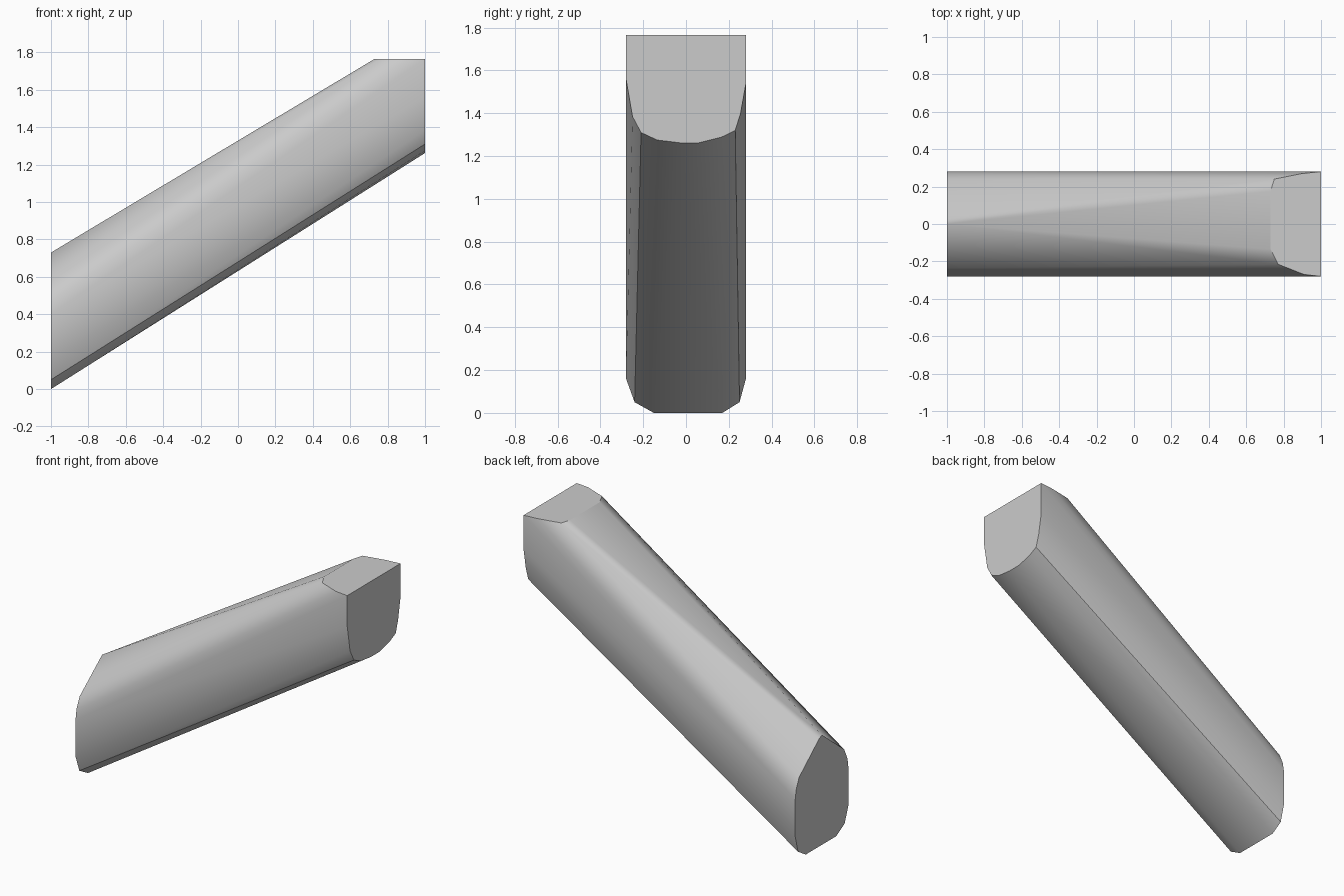
import bpy, bmesh, math

if "Cube" in bpy.data.objects:
    bpy.data.objects.remove(bpy.data.objects["Cube"])

# Slanted beam: convex hull of the low end, the high end and the level top cut
low_end = [(0, .73), (.03, .715), (-.235, .545), (.24, .54), (-.27, .47), (.27, .47),
           (-.28, .40), (.28, .41), (-.28, .16), (.28, .16),
           (-.24, .05), (.25, .05), (-.15, 0), (.17, 0)]
high_end = [(-.28, 1.765), (.28, 1.765), (-.28, 1.56), (.28, 1.54),
            (-.25, 1.385), (.255, 1.40), (-.21, 1.31), (.23, 1.32),
            (-.135, 1.275), (.165, 1.288), (-.03, 1.262), (.06, 1.262)]
top_cut = [(.91, -.27), (.77, -.215), (.73, -.135), (.73, .175), (.75, .24), (.90, .27)]

bm = bmesh.new()
for y, z in low_end:
    bm.verts.new((-1, y, z))
for y, z in high_end:
    bm.verts.new((1, y, z))
for x, y in top_cut:
    bm.verts.new((x, y, 1.765))
hull = bmesh.ops.convex_hull(bm, input=bm.verts)
inside = {g for g in hull["geom_interior"] + hull["geom_unused"]
          if isinstance(g, bmesh.types.BMVert)}
bmesh.ops.delete(bm, geom=list(inside), context="VERTS")
# Merge the coplanar end and cut triangles into single faces
bmesh.ops.dissolve_limit(bm, angle_limit=math.radians(.5), verts=bm.verts, edges=bm.edges)
bmesh.ops.recalc_face_normals(bm, faces=bm.faces)
mesh = bpy.data.meshes.new("slanted_beam")
bm.to_mesh(mesh)
bm.free()
beam = bpy.data.objects.new("slanted_beam", mesh)
bpy.context.collection.objects.link(beam)
bpy.context.view_layer.objects.active = beam
beam.select_set(True)
bpy.ops.object.shade_smooth_by_angle(angle=math.radians(30))
